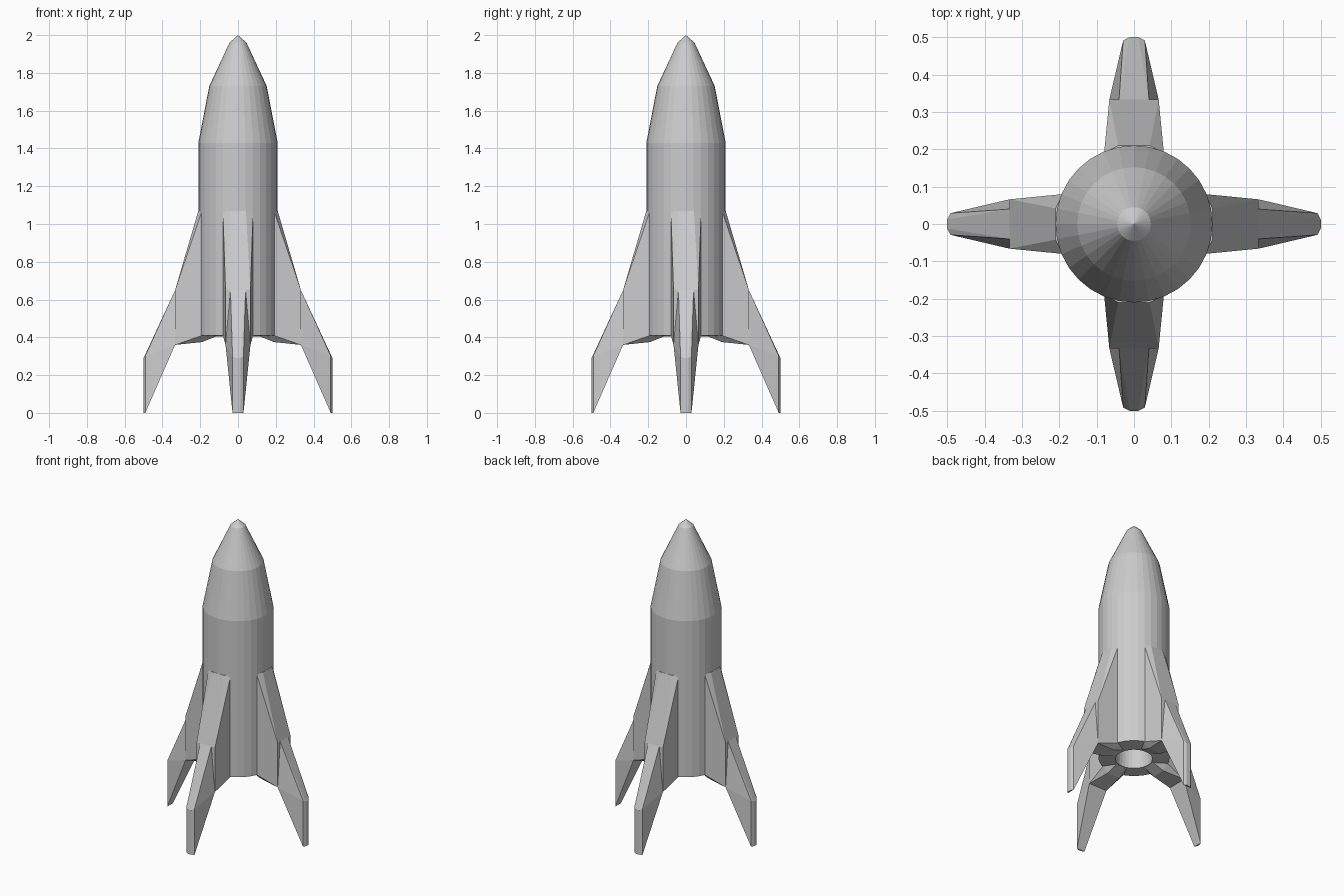
import bpy, bmesh, math
from mathutils import Matrix

if "Cube" in bpy.data.objects:
    bpy.data.objects.remove(bpy.data.objects["Cube"])

SEGMENTS = 32


def finish(bm, name):
    bmesh.ops.recalc_face_normals(bm, faces=bm.faces)
    mesh = bpy.data.meshes.new(name)
    bm.to_mesh(mesh)
    bm.free()
    obj = bpy.data.objects.new(name, mesh)
    bpy.context.collection.objects.link(obj)
    return obj


def lathe(name, profile):
    """Revolve (radius, z) points around the vertical axis."""
    bm = bmesh.new()
    verts = [bm.verts.new((r, 0, z)) for r, z in profile]
    edges = [bm.edges.new(pair) for pair in zip(verts, verts[1:])]
    bmesh.ops.spin(bm, geom=verts + edges, cent=(0, 0, 0), axis=(0, 0, 1),
                   angle=math.tau, steps=SEGMENTS, use_merge=True)
    bmesh.ops.remove_doubles(bm, verts=bm.verts, dist=1e-4)
    return finish(bm, name)


def fin_block(name, points, angle):
    """Convex block from (reach, half width, z) corners, mirrored sideways."""
    bm = bmesh.new()
    for reach, half, z in points:
        for side in (-1, 1):
            bm.verts.new((reach, side * half, z))
    bmesh.ops.convex_hull(bm, input=bm.verts)
    bmesh.ops.dissolve_limit(bm, angle_limit=math.radians(1),
                             verts=bm.verts, edges=bm.edges)
    bm.transform(Matrix.Rotation(angle, 4, 'Z'))
    return finish(bm, name)


# Hull with pointed nose and a recessed exhaust opening underneath
lathe("hull", [(0, 2.0), (0.045, 1.96), (0.152, 1.73), (0.21, 1.43),
               (0.21, 0.41), (0.11, 0.405), (0.10, 0.55), (0, 0.55)])

# Upper fin root and the swept landing foot
ROOT = [(0.21, 0.042, 1.07), (0.19, 0.08, 1.07), (0.19, 0.08, 0.41),
        (0.333, 0.066, 0.65), (0.333, 0.066, 0.36),
        (0.19, 0.045, 0.375), (0.115, 0.04, 0.405)]
FOOT = [(0.333, 0.04, 0.65), (0.333, 0.066, 0.36), (0.491, 0.029, 0.30),
        (0.491, 0.029, 0), (0.5, 0.012, 0.29), (0.5, 0.012, 0)]

for i, place in enumerate(("right", "back", "left", "front")):
    fin_block(place + "_fin_root", ROOT, i * math.pi / 2)
    fin_block(place + "_fin_foot", FOOT, i * math.pi / 2)
